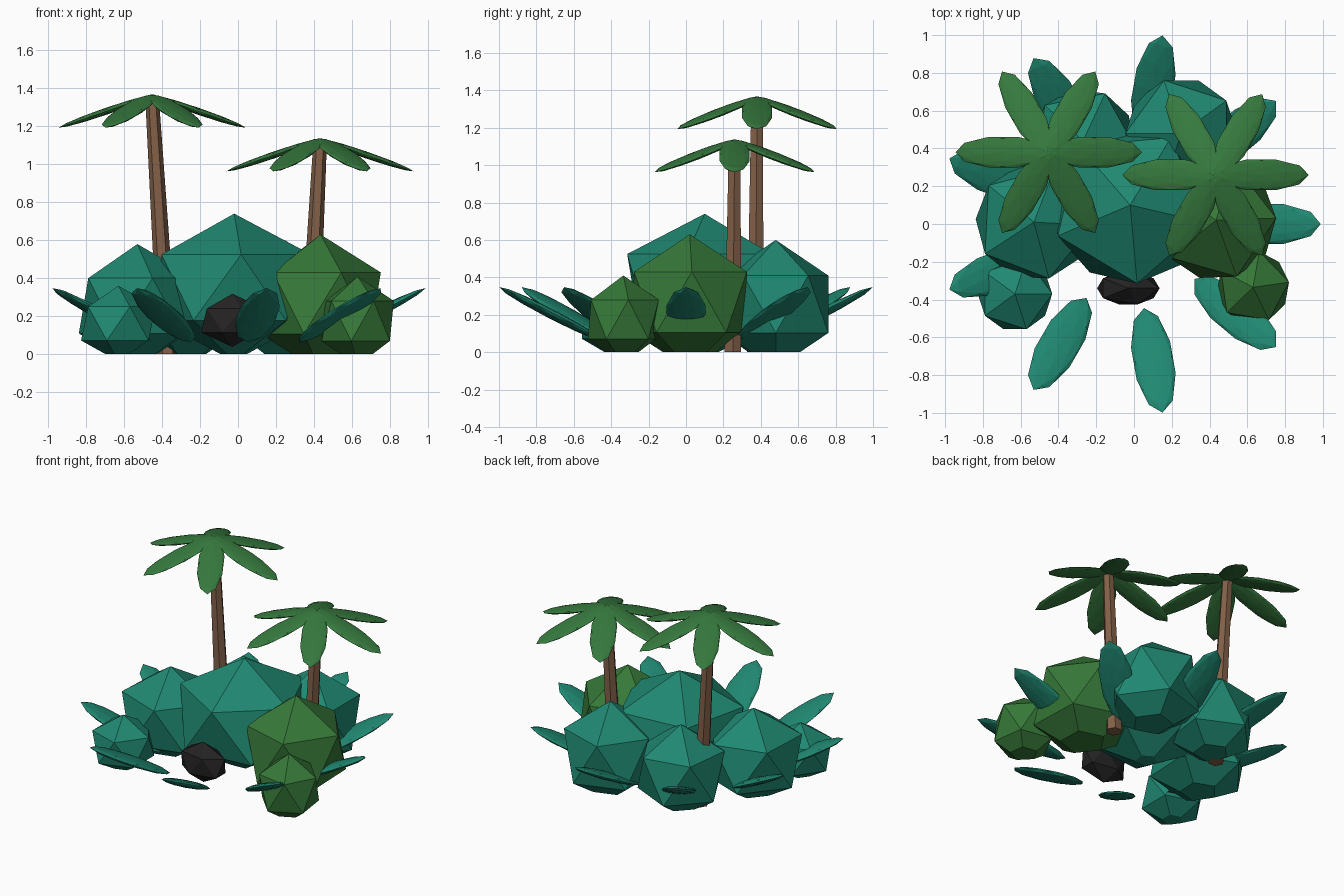
import bpy, bmesh, math
from mathutils import Matrix, Vector

if "Cube" in bpy.data.objects:
    bpy.data.objects.remove(bpy.data.objects["Cube"])


def material(name, rgb):
    # sRGB 0-255 to linear
    m = bpy.data.materials.new(name)
    lin = [((c / 255 + 0.055) / 1.055) ** 2.4 for c in rgb]
    m.diffuse_color = (*lin, 1)
    m.use_nodes = True
    m.node_tree.nodes["Principled BSDF"].inputs["Base Color"].default_value = m.diffuse_color
    return m


TEAL = material("teal leaf", (31, 136, 113))
GREEN = material("bush green", (54, 120, 56))
FROND = material("palm green", (54, 122, 62))
BROWN = material("trunk brown", (130, 96, 72))
BLACK = material("dark rock", (36, 34, 35))


def finish(name, bm, mat):
    bmesh.ops.recalc_face_normals(bm, faces=bm.faces[:])
    me = bpy.data.meshes.new(name)
    bm.to_mesh(me)
    bm.free()
    me.materials.append(mat)
    ob = bpy.data.objects.new(name, me)
    bpy.context.collection.objects.link(ob)
    return ob


def bush(name, x, y, top, ring, r, upper_angle, mat):
    # low icosahedron with its underside cut flat on the ground
    rz = (top - ring) / 0.553
    bm = bmesh.new()
    bmesh.ops.create_icosphere(bm, subdivisions=1, radius=1)
    M = (Matrix.Translation((x, y, top - rz))
         @ Matrix.Diagonal((r, r, rz, 1))
         @ Matrix.Rotation(math.radians(upper_angle), 4, 'Z'))
    bm.transform(M)
    cut = bmesh.ops.bisect_plane(bm, geom=bm.verts[:] + bm.edges[:] + bm.faces[:],
                                 plane_co=(0, 0, 0), plane_no=(0, 0, 1), clear_inner=True)
    edges = [e for e in cut["geom_cut"] if isinstance(e, bmesh.types.BMEdge)]
    if edges:
        bmesh.ops.holes_fill(bm, edges=edges)
    finish(name, bm, mat)


def blade(name, centre, angle, dist, size, tilt, mat):
    # flattened faceted blade pointing outward from centre
    bm = bmesh.new()
    bmesh.ops.create_icosphere(bm, subdivisions=2, radius=1)
    M = (Matrix.Translation(centre)
         @ Matrix.Rotation(math.radians(angle), 4, 'Z')
         @ Matrix.Translation((dist, 0, 0))
         @ Matrix.Rotation(math.radians(-tilt), 4, 'Y')
         @ Matrix.Diagonal((*size, 1))
         @ Matrix.Rotation(math.radians(18), 4, 'Z'))
    bm.transform(M)
    finish(name, bm, mat)


# bushes: x, y, top, upper ring height, radius, rotation
bush("main_bush", -0.02, 0.10, 0.74, 0.525, 0.465, 275, TEAL)
bush("left_bush", -0.53, 0.01, 0.58, 0.40, 0.345, 141, TEAL)
bush("back_left_bush", -0.27, 0.44, 0.56, 0.385, 0.31, 65, TEAL)
bush("back_right_bush", 0.25, 0.48, 0.60, 0.41, 0.33, 36, TEAL)
bush("small_left_bush", -0.63, -0.37, 0.36, 0.25, 0.22, 144, TEAL)
bush("green_bush", 0.435, 0.02, 0.63, 0.43, 0.355, 2, GREEN)
bush("small_green_bush", 0.63, -0.335, 0.41, 0.28, 0.215, 8, GREEN)

# dark rock at the front
bm = bmesh.new()
bmesh.ops.create_icosphere(bm, subdivisions=1, radius=1)
bm.transform(Matrix.Translation((-0.03, -0.34, 0.178)) @ Matrix.Diagonal((0.185, 0.1, 0.14, 1)))
finish("rock", bm, BLACK)

# ring of nine ground leaves
for i in range(9):
    blade(f"ground_leaf_{i + 1}", (-0.025, 0, 0.205), i * 40, 0.733,
          (0.315, 0.11, 0.025), 27, TEAL)


def palm(name, base, head):
    # tapered six-sided leaning trunk
    bm = bmesh.new()
    rings = []
    for p, r in ((Vector(base), 0.052), (Vector(head), 0.036)):
        rings.append([bm.verts.new(p + Vector((r * math.cos(k * math.pi / 3),
                                               r * math.sin(k * math.pi / 3), 0)))
                      for k in range(6)])
    a, b = rings
    for k in range(6):
        n = (k + 1) % 6
        bm.faces.new((a[k], a[n], b[n], b[k]))
    bm.faces.new(a[::-1])
    bm.faces.new(b)
    finish(name + "_trunk", bm, BROWN)
    # six drooping fronds
    for k in range(6):
        blade(f"{name}_frond_{k + 1}", (head[0], head[1], head[2] - 0.06), k * 60, 0.24,
              (0.268, 0.085, 0.018), -19, FROND)


palm("tall_palm", (-0.37, 0.37, 0), (-0.452, 0.38, 1.34))
palm("short_palm", (0.375, 0.25, 0), (0.432, 0.26, 1.11))
